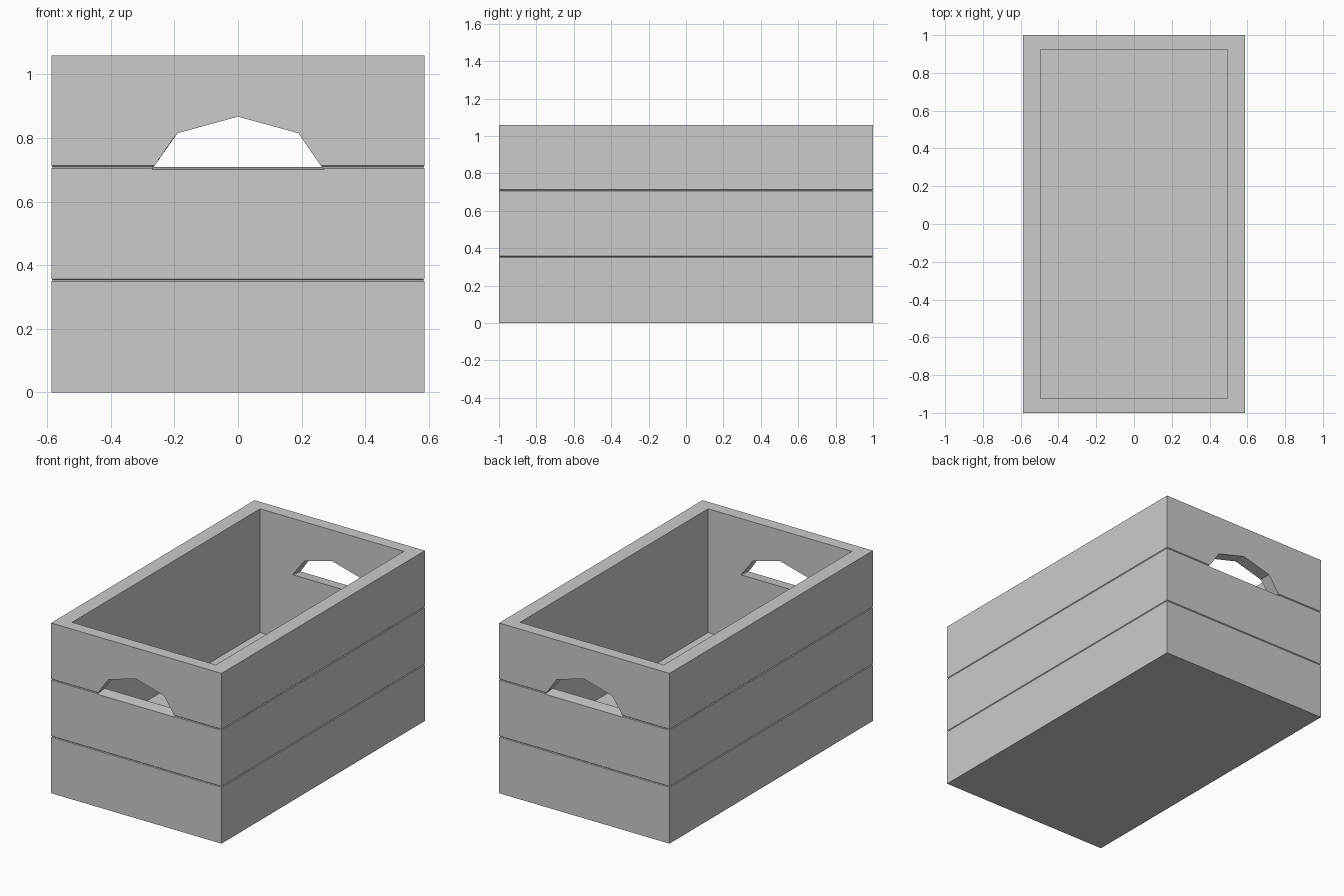
import bpy, bmesh

if "Cube" in bpy.data.objects:
    bpy.data.objects.remove(bpy.data.objects["Cube"])

HX, HY, H = 0.587, 1.0, 1.06      # outer half sizes and height
IX, IY, FLOOR = 0.495, 0.925, 0.29  # cavity half sizes and floor level
GROOVE = 0.004


def make_object(name, bm):
    bmesh.ops.recalc_face_normals(bm, faces=bm.faces)
    mesh = bpy.data.meshes.new(name)
    bm.to_mesh(mesh)
    bm.free()
    obj = bpy.data.objects.new(name, mesh)
    bpy.context.collection.objects.link(obj)
    return obj


def loft(bm, loops):
    """Bridge successive point loops and cap both ends."""
    rings = [[bm.verts.new(p) for p in loop] for loop in loops]
    for a, b in zip(rings, rings[1:]):
        for i in range(len(a)):
            j = (i + 1) % len(a)
            bm.faces.new((a[i], a[j], b[j], b[i]))
    bm.faces.new(rings[0])
    bm.faces.new(rings[-1])


def rect(x, y, z):
    return [(-x, -y, z), (x, -y, z), (x, y, z), (-x, y, z)]


# Crate: outer wall with two plank grooves, rim, then cavity down to the floor
loops = [rect(HX, HY, 0)]
for z in (H / 3, 2 * H / 3 + 0.002):
    loops += [rect(HX, HY, z - GROOVE),
              rect(HX - GROOVE, HY - GROOVE, z),
              rect(HX, HY, z + GROOVE)]
loops += [rect(HX, HY, H), rect(IX, IY, H), rect(IX, IY, FLOOR)]
bm = bmesh.new()
loft(bm, loops)
crate = make_object("crate", bm)

# Handle cutters: arched opening with a sill that slopes down to the outside
arch = [(0.27, 0.705), (0.19, 0.815), (0, 0.867), (-0.19, 0.815), (-0.27, 0.705)]
bm = bmesh.new()
for side in (-1, 1):
    ends = []
    for y, sill in ((1.03, 0.698), (0.88, 0.714)):
        ends.append([(x, side * y, sill if z < 0.71 else z) for x, z in arch])
    loft(bm, ends)
cutter = make_object("handle_cutter", bm)
cutter.hide_render = True

# Cut the handle openings through both end walls
cut = crate.modifiers.new("handle_openings", 'BOOLEAN')
cut.operation = 'DIFFERENCE'
cut.solver = 'EXACT'
cut.object = cutter
bpy.context.view_layer.objects.active = crate
bpy.ops.object.modifier_apply(modifier=cut.name)
bpy.data.objects.remove(cutter)
